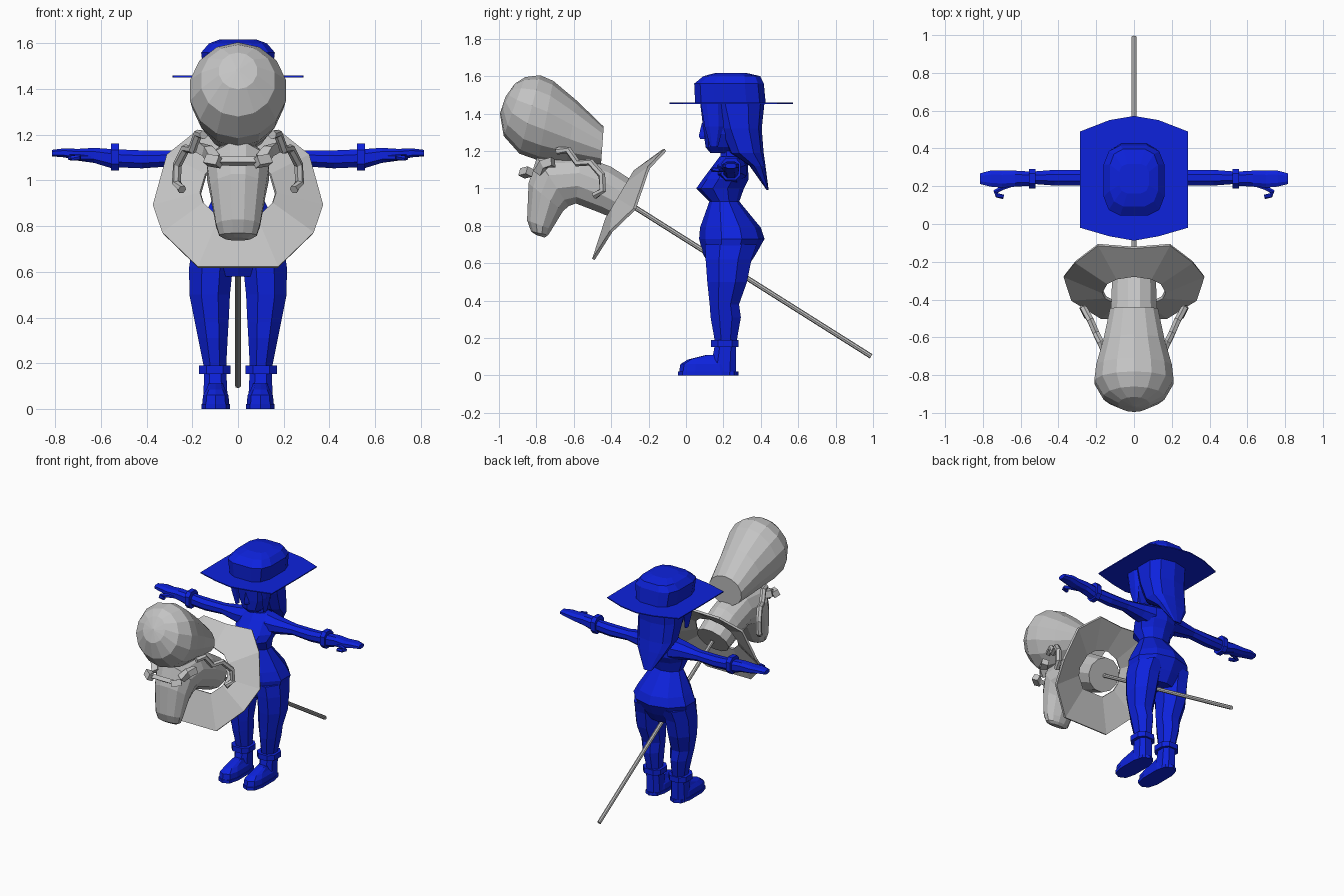
import bpy, bmesh, math
from mathutils import Vector as V


def material(name, rgb):
    m = bpy.data.materials.new(name)
    m.diffuse_color = (*rgb, 1)
    return m


BLUE = material("royal blue", (0.004, 0.016, 0.72))
GREY = material("light grey", (0.55, 0.55, 0.55))


def finish(name, bm, mat, mirror=False):
    bmesh.ops.recalc_face_normals(bm, faces=bm.faces[:])
    me = bpy.data.meshes.new(name)
    bm.to_mesh(me)
    bm.free()
    me.materials.append(mat)
    ob = bpy.data.objects.new(name, me)
    bpy.context.collection.objects.link(ob)
    if mirror:
        ob.modifiers.new("Mirror", 'MIRROR').use_mirror_merge = False
    return ob


def loft(name, sections, mat, sides=10, power=1.0, mirror=False, turn=0.5):
    """Skin rings given as (centre, half axis u, half axis v); power < 1 squares them."""
    bm = bmesh.new()
    rings = []
    for c, u, v in sections:
        ring = []
        for i in range(sides):
            a = 2 * math.pi * (i + turn) / sides
            co, si = math.cos(a), math.sin(a)
            co = math.copysign(abs(co) ** power, co)
            si = math.copysign(abs(si) ** power, si)
            ring.append(bm.verts.new(V(c) + V(u) * co + V(v) * si))
        rings.append(ring)
    for r, s in zip(rings, rings[1:]):
        for i in range(sides):
            j = (i + 1) % sides
            bm.faces.new((r[i], r[j], s[j], s[i]))
    bm.faces.new(rings[0])
    bm.faces.new(rings[-1])
    return finish(name, bm, mat, mirror)


def flat(z, x0, x1, y0, y1):      # horizontal ring
    return ((x0 + x1) / 2, (y0 + y1) / 2, z), ((x1 - x0) / 2, 0, 0), (0, (y1 - y0) / 2, 0)


def across(x, y0, y1, z0, z1):    # ring facing sideways
    return (x, (y0 + y1) / 2, (z0 + z1) / 2), (0, (y1 - y0) / 2, 0), (0, 0, (z1 - z0) / 2)


def tilted(rx, ty, tz, by, bz):   # ring through a top and a bottom point
    return (0, (ty + by) / 2, (tz + bz) / 2), (rx, 0, 0), (0, (ty - by) / 2, (tz - bz) / 2)


def tube(name, points, r, mat, sides=6, mirror=False):
    pts = [V(p) for p in points]
    secs = []
    for i, p in enumerate(pts):
        d = (pts[min(i + 1, len(pts) - 1)] - pts[max(i - 1, 0)]).normalized()
        u = d.cross(V((0.93, 0.2, 0.3))).normalized()
        secs.append((p, u * r, d.cross(u) * r))
    return loft(name, secs, mat, sides, mirror=mirror)


# ---- Figure: torso, neck and head
loft("torso", [flat(*s) for s in (
    (0.58, -.13, .13, .13, .33), (0.65, -.205, .205, .09, .375), (0.73, -.22, .22, .07, .42),
    (0.79, -.19, .19, .075, .40), (0.93, -.11, .11, .125, .285), (1.00, -.13, .13, .055, .31),
    (1.05, -.15, .15, .09, .335), (1.13, -.14, .14, .15, .33), (1.17, -.07, .07, .18, .30))], BLUE, 10)
loft("neck", [flat(1.13, -.06, .06, .18, .30), flat(1.25, -.055, .055, .18, .30)], BLUE, 8)
loft("head", [flat(*s) for s in (
    (1.19, -.045, .045, .13, .26), (1.22, -.08, .08, .105, .31), (1.29, -.115, .115, .095, .37),
    (1.38, -.125, .125, .085, .39), (1.46, -.125, .125, .075, .40))], BLUE, 10, 0.85)
loft("nose", [flat(1.265, -.02, .02, .075, .13), flat(1.28, -.018, .018, .068, .13),
              flat(1.35, -.008, .008, .085, .13)], BLUE, 4, turn=0)
loft("hair", [flat(*s) for s in (
    (1.46, -.15, .15, .12, .42), (1.32, -.15, .15, .17, .405), (1.19, -.14, .14, .23, .415),
    (1.12, -.11, .11, .34, .425), (0.99, -.03, .03, .432, .442))], BLUE, 10, 0.75)
loft("side_lock", [flat(1.45, .10, .145, .08, .2), flat(1.33, .105, .14, .10, .2),
                   flat(1.22, .10, .12, .13, .17)], BLUE, 6, mirror=True)

# ---- Hat: squarish crown on a thin wide brim
loft("hat_crown", [flat(*s) for s in (
    (1.455, -.15, .15, .045, .43), (1.56, -.165, .165, .04, .42),
    (1.60, -.13, .13, .09, .40), (1.618, -.08, .08, .16, .32))], BLUE, 12, 0.6)
bm = bmesh.new()
half = [(0, -.088), (.13, -.065), (.285, -.02), (.287, .24), (.285, .49), (.13, .55), (0, .572)]
rim = half + [(-x, y) for x, y in half[-2:0:-1]]
base = bm.faces.new([bm.verts.new((x, y, 1.452)) for x, y in rim])
up = bmesh.ops.extrude_face_region(bm, geom=[base])
bmesh.ops.translate(bm, vec=(0, 0, .007), verts=[g for g in up["geom"] if isinstance(g, bmesh.types.BMVert)])
finish("hat_brim", bm, BLUE)

# ---- Arms, cuffs and hands
loft("arm", [across(*s) for s in (
    (.08, .16, .33, 1.02, 1.17), (.16, .17, .31, 1.04, 1.155), (.28, .20, .29, 1.06, 1.135),
    (.42, .20, .29, 1.05, 1.135), (.54, .21, .28, 1.055, 1.14))], BLUE, 8, mirror=True)
loft("wrist_cuff", [across(.522, .185, .295, 1.04, 1.165), across(.556, .185, .295, 1.04, 1.165)],
     BLUE, 8, 0.75, mirror=True)
loft("hand", [across(*s) for s in (
    (.55, .20, .28, 1.05, 1.14), (.63, .195, .285, 1.075, 1.145), (.70, .19, .285, 1.085, 1.14),
    (.76, .195, .285, 1.10, 1.142), (.815, .21, .27, 1.105, 1.135))], BLUE, 8, 0.75, mirror=True)
tube("thumb", [(.64, .21, 1.1), (.70, .19, 1.1), (.735, .17, 1.1), (.725, .152, 1.1), (.69, .143, 1.1)],
     .013, BLUE, mirror=True)

# ---- Legs and boots
loft("leg", [flat(*s) for s in (
    (0.70, .01, .21, .09, .39), (0.62, .015, .222, .095, .36), (0.50, .028, .22, .105, .335),
    (0.38, .035, .195, .12, .29), (0.31, .04, .18, .125, .30), (0.18, .048, .153, .15, .275))],
     BLUE, 8, mirror=True)
loft("boot_cuff", [flat(.152, .028, .175, .13, .285), flat(.19, .028, .175, .13, .285)],
     BLUE, 8, 0.75, mirror=True)
loft("boot_shaft", [flat(.0, .04, .155, .12, .272), flat(.16, .048, .152, .15, .272)],
     BLUE, 8, 0.75, mirror=True)
loft("boot_foot", [flat(.01, .035, .16, -.038, .27), flat(.06, .04, .155, -.03, .26),
                   flat(.085, .055, .14, .01, .24), flat(.11, .065, .13, .11, .22)],
     BLUE, 10, 0.7, mirror=True)
loft("boot_sole", [flat(.0, .032, .163, -.042, .28), flat(.022, .032, .163, -.042, .28)],
     BLUE, 10, 0.7, mirror=True)

# ---- Stick running back between the legs
tube("stick", [(0, -.30, .915), (0, .99, .102)], .0135, GREY, 8)

# ---- Animal head: neck bending down into a muzzle, with a large domed skull
loft("neck_and_muzzle", [tilted(*s) for s in (
    (.12, -.245, 1.02, -.365, .825), (.125, -.40, 1.12, -.46, .865), (.13, -.56, 1.18, -.59, .915),
    (.14, -.80, 1.17, -.625, .90), (.125, -.845, 1.03, -.655, .875), (.10, -.852, .83, -.715, .78),
    (.085, -.83, .77, -.735, .75), (.055, -.80, .75, -.755, .737))], GREY, 12)
loft("domed_skull", [tilted(*s) for s in (
    (.13, -.44, 1.33, -.455, 1.12), (.165, -.585, 1.47, -.64, 1.13), (.205, -.71, 1.575, -.79, 1.15),
    (.215, -.78, 1.605, -.89, 1.185), (.165, -.86, 1.595, -.975, 1.28),
    (.085, -.915, 1.56, -.995, 1.40), (.01, -.965, 1.49, -.97, 1.475))], GREY, 14)

# ---- Flared ruff around the neck
outer = [(0, -.125, 1.2), (.19, -.11, 1.205), (.31, -.20, 1.11), (.37, -.275, .89),
         (.33, -.40, .77), (.175, -.495, .62)]
bm = bmesh.new()
pts = outer + [(-x, y, z) for x, y, z in outer[:0:-1]]
mid = V((0, -.355, .955))
out_v = [bm.verts.new(p) for p in pts]
in_v = []
for x, y, z in pts:
    a = math.atan2(z - .92, x)
    in_v.append(bm.verts.new(mid + V((.165 * math.cos(a), .08 * math.sin(a), .135 * math.sin(a)))))
for i in range(len(pts)):
    j = (i + 1) % len(pts)
    bm.faces.new((in_v[i], in_v[j], out_v[j], out_v[i]))
ruff = finish("ruff", bm, GREY)
sol = ruff.modifiers.new("Thickness", 'SOLIDIFY')
sol.thickness, sol.offset = 0.015, 0

# ---- Bridle straps and nose band pieces
tube("bridle_strap", [(.15, -.69, 1.2), (.175, -.63, 1.205), (.20, -.58, 1.135), (.23, -.51, 1.14),
                      (.265, -.45, 1.07), (.27, -.445, .99), (.245, -.49, .96)], .02, GREY, mirror=True)
tube("brow_bar", [(-.12, -.855, 1.085), (.12, -.855, 1.085)], .02, GREY, 4)
tube("brow_buckle", [(.08, -.875, 1.08), (.135, -.835, 1.09)], .03, GREY, 4, mirror=True)
tube("cheek_buckle", [(.10, -.79, 1.09), (.135, -.76, 1.13), (.16, -.71, 1.14)], .032, GREY, 4, mirror=True)
